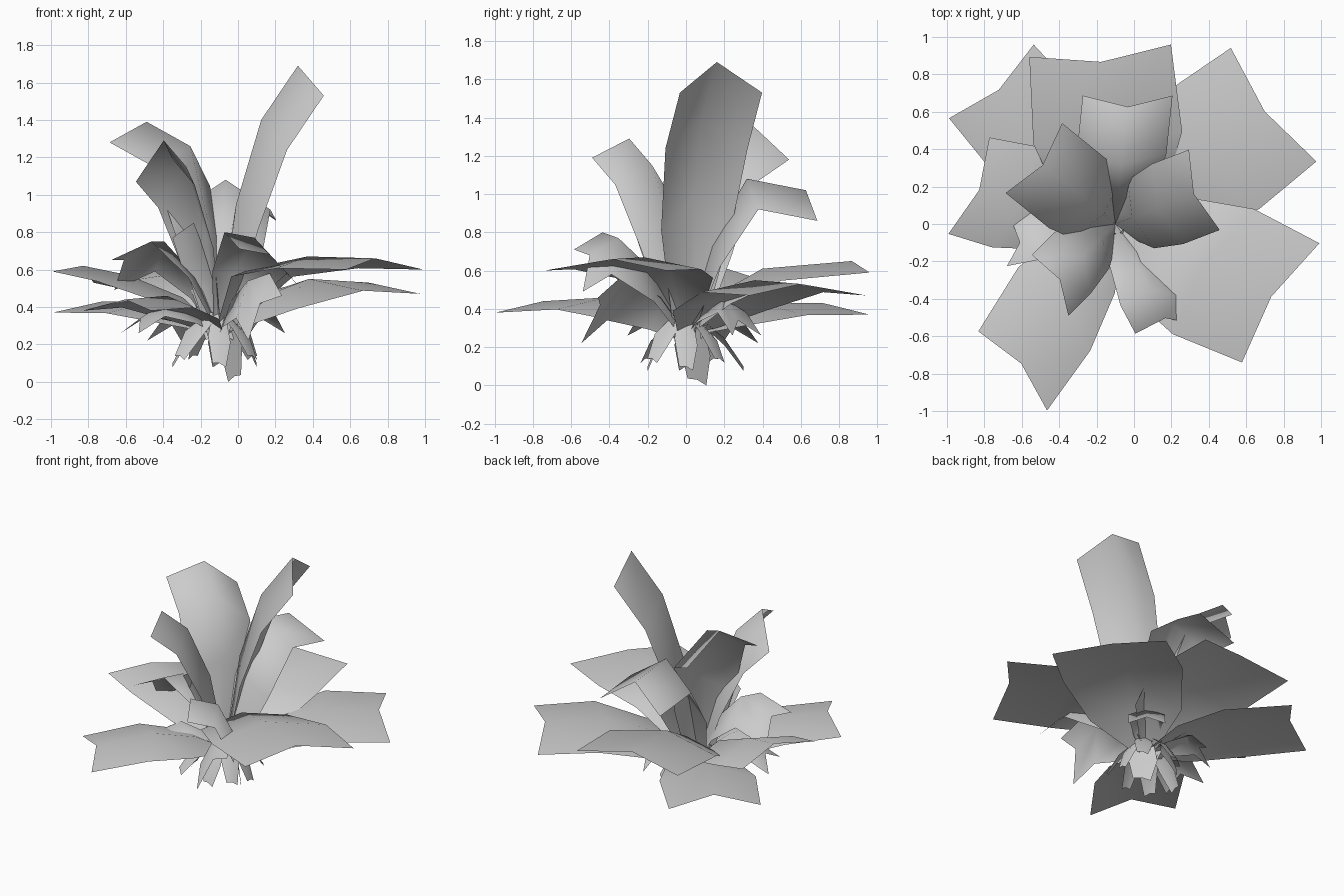
import bpy, bmesh, math
from mathutils import Vector

old = bpy.data.objects.get("Cube")
if old:
    bpy.data.objects.remove(old, do_unlink=True)

# One plain grey for the whole plant
GREY = (0.6, 0.6, 0.6, 1)
mat = bpy.data.materials.new("plain_grey")
mat.use_nodes = True
mat.diffuse_color = GREY
mat.node_tree.nodes["Principled BSDF"].inputs["Base Color"].default_value = GREY

CROWN = Vector((-0.1, 0, 0.27))
UP = Vector((0, 0, 1))


def outward(heading):
    """Level unit vector pointing along a compass heading in degrees."""
    angle = math.radians(heading)
    return Vector((math.cos(angle), math.sin(angle), 0))


def blade(name, rib, scales, side, droop):
    """Folded strip: a rib of points with a hanging edge on each side."""
    bm = bmesh.new()
    rows = []
    for point, scale in zip(rib, scales):
        edges = (droop - side, Vector(), droop + side)
        rows.append([bm.verts.new(point + edge * scale) for edge in edges])
    for near, far in zip(rows, rows[1:]):
        for i in range(2):
            bm.faces.new((near[i], near[i + 1], far[i + 1], far[i]))
    # Turn the upper side outward
    bm.normal_update()
    if sum(face.normal.z * face.calc_area() for face in bm.faces) < 0:
        bmesh.ops.reverse_faces(bm, faces=bm.faces)
    mesh = bpy.data.meshes.new(name)
    bm.to_mesh(mesh)
    bm.free()
    mesh.materials.append(mat)
    mesh.shade_smooth()
    bpy.context.collection.objects.link(bpy.data.objects.new(name, mesh))


def leaf(name, heading, bend, tip, width, sag, scales, turn=0, tilt=0, rise=0.2):
    """Leaf from the crown; bend and tip are (reach, height), width is half the blade."""
    away = outward(heading)
    stem = Vector((CROWN.x, CROWN.y, 0))
    bend_point = stem + away * bend[0] + UP * bend[1]
    tip_point = stem + away * tip[0] + UP * tip[1]
    neck = CROWN.lerp(bend_point, 0.4) + UP * (bend_point.z - CROWN.z) * rise
    facing = outward(heading + turn)
    side = facing.cross(UP) * width + UP * tilt
    droop = facing * 0.06 - UP * sag
    blade(name, (CROWN, neck, bend_point, tip_point), scales, side, droop)


def spread_leaf(place, heading, bend, tip, width, **shape):
    leaf("spread_leaf_" + place, heading, bend, tip, width, 0.06, (0.15, 0.8, 1.05, 1), **shape)


def tall_leaf(place, heading, bend, tip, width, **shape):
    leaf("tall_leaf_" + place, heading, bend, tip, width, 0.16, (0.3, 0.85, 1, 1), **shape)


def curled_leaf(place, heading, bend, tip, width, **shape):
    leaf("curled_leaf_" + place, heading, bend, tip, width, 0.08, (0.2, 0.7, 1, 1), **shape)


# Broad spreading leaves
spread_leaf("back_left", heading=37, bend=(0.6, 0.55), tip=(1, 0.53), width=0.38)
spread_leaf("front_left", heading=-25, bend=(0.52, 0.67), tip=(0.92, 0.66), width=0.38,
            turn=-8, rise=0.45)
spread_leaf("back", heading=95, bend=(0.4, 0.61), tip=(0.87, 0.65), width=0.38)
spread_leaf("back_right", heading=131, bend=(0.5, 0.43), tip=(0.95, 0.43), width=0.3)
spread_leaf("right", heading=166, bend=(0.5, 0.57), tip=(0.75, 0.62), width=0.28,
            turn=-9, tilt=-0.03)
spread_leaf("front_right", heading=236, bend=(0.5, 0.46), tip=(0.9, 0.44), width=0.28, turn=-15)

# Upright leaves
tall_leaf("left", heading=21, bend=(0.24, 1.4), tip=(0.45, 1.69), width=0.23)
tall_leaf("right", heading=141, bend=(0.2, 1.26), tip=(0.5, 1.39), width=0.24, tilt=-0.05)
tall_leaf("front", heading=225, bend=(0.25, 1.15), tip=(0.42, 1.29), width=0.19,
          turn=-14, tilt=-0.06)
tall_leaf("back", heading=84, bend=(0.32, 1.08), tip=(0.63, 1.02), width=0.24, turn=6)

# Medium curling leaves
curled_leaf("front", heading=-62, bend=(0.4, 0.77), tip=(0.57, 0.68), width=0.17,
            turn=-20, tilt=0.11)
curled_leaf("right", heading=191, bend=(0.3, 0.75), tip=(0.52, 0.65), width=0.13,
            turn=-15, tilt=-0.08)
curled_leaf("inner", heading=227, bend=(0.13, 0.7), tip=(0.2, 0.85), width=0.1)

# Short drooping leaves under the rosette
curled_leaf("low_front", heading=-64, bend=(0.35, 0.54), tip=(0.5, 0.42), width=0.1, tilt=-0.12)
curled_leaf("low_right", heading=200, bend=(0.3, 0.43), tip=(0.45, 0.34), width=0.14)
curled_leaf("low_back", heading=51, bend=(0.25, 0.46), tip=(0.35, 0.34), width=0.12)
curled_leaf("low_back_right", heading=136, bend=(0.25, 0.4), tip=(0.35, 0.3), width=0.13)


def root(name, heading, reach, height, width):
    """Short blade that leaves the crown and points down."""
    away = outward(heading)
    top = CROWN + away * 0.05 + UP * 0.1
    tip = CROWN + away * reach
    tip.z = height
    middle = top.lerp(tip, 0.6) + UP * 0.04
    side = (away.cross(UP) + UP * 0.3) * width
    blade(name, (top, middle, tip), (0.6, 1, 0.6), side, UP * -0.02)


# Ring of root blades, and one longer root in the middle
for i in range(8):
    root(f"root_blade_{i + 1}", 45 * i, 0.2 + 0.05 * (i % 3), 0.1 + 0.04 * (i % 2), 0.06)
root("main_root", 35, 0.1, 0.03, 0.1)
